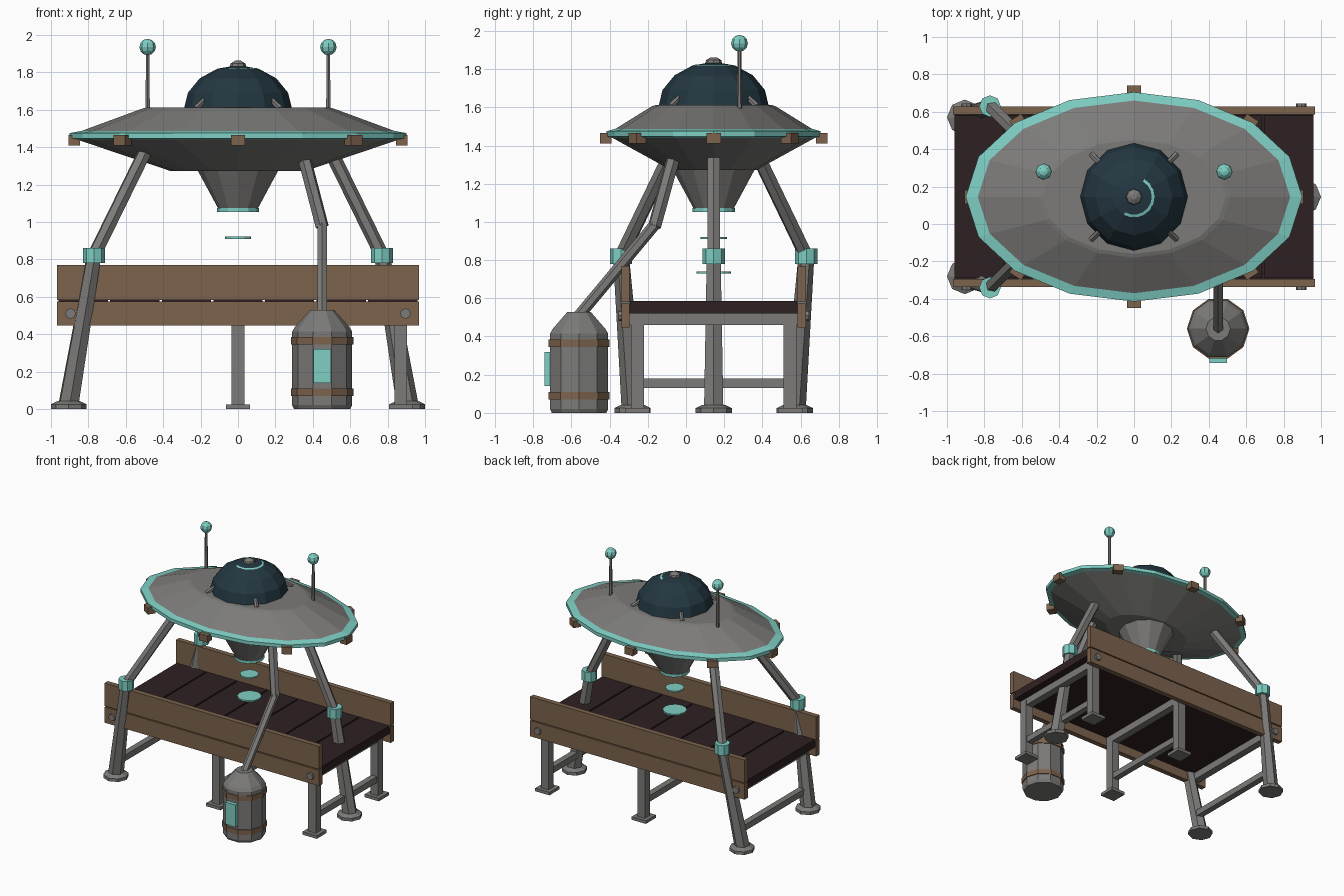
import bpy, bmesh, math
from mathutils import Vector, Matrix

if "Cube" in bpy.data.objects:
    bpy.data.objects.remove(bpy.data.objects["Cube"])

def mat(name, c):
    m = bpy.data.materials.new(name)
    m.diffuse_color = (*c, 1)
    m.use_nodes = True
    m.node_tree.nodes["Principled BSDF"].inputs["Base Color"].default_value = m.diffuse_color
    return m

GREY = mat("metal grey", (0.2, 0.197, 0.19))
TEAL = mat("glow teal", (0.21, 0.62, 0.55))
BROWN = mat("wood brown", (0.205, 0.125, 0.075))
DECK = mat("dark plank", (0.028, 0.015, 0.016))
GLASS = mat("dark glass", (0.017, 0.038, 0.052))
CY = 0.145  # saucer and bed centre line

def finish(name, bm, *mats):
    me = bpy.data.meshes.new(name)
    bm.normal_update()
    bm.to_mesh(me)
    bm.free()
    ob = bpy.data.objects.new(name, me)
    bpy.context.collection.objects.link(ob)
    for m in mats:
        me.materials.append(m)
    return ob

def box(name, x0, x1, y0, y1, z0, z1, m, rot=0):
    bm = bmesh.new()
    bmesh.ops.create_cube(bm, size=1)
    c = Vector(((x0 + x1) / 2, (y0 + y1) / 2, (z0 + z1) / 2))
    bmesh.ops.scale(bm, vec=(x1 - x0, y1 - y0, z1 - z0), verts=bm.verts)
    bmesh.ops.transform(bm, matrix=Matrix.Translation(c) @ Matrix.Rotation(rot, 4, 'Z'), verts=bm.verts)
    return finish(name, bm, m)

def rod(name, a, b, r0, r1, n, m):
    """Tapered bar between two points."""
    a, b = Vector(a), Vector(b)
    d = b - a
    bm = bmesh.new()
    bmesh.ops.create_cone(bm, cap_ends=True, segments=n, radius1=r0, radius2=r1, depth=d.length)
    q = d.to_track_quat('Z', 'Y').to_matrix().to_4x4()
    bmesh.ops.transform(bm, matrix=Matrix.Translation((a + b) / 2) @ q, verts=bm.verts)
    return finish(name, bm, m)

def lathe(name, prof, n, centre, mats, pick=None):
    """Stack of elliptical rings (rx, ry, z), capped at both ends; pick(i) colours band i."""
    bm = bmesh.new()
    rings = [[bm.verts.new((centre[0] + rx * math.cos(2 * math.pi * k / n),
                            centre[1] + ry * math.sin(2 * math.pi * k / n), z))
              for k in range(n)] for rx, ry, z in prof]
    for i in range(len(rings) - 1):
        for k in range(n):
            j = (k + 1) % n
            f = bm.faces.new((rings[i][k], rings[i][j], rings[i + 1][j], rings[i + 1][k]))
            f.material_index = pick(i) if pick else 0
    bm.faces.new(rings[0][::-1])
    bm.faces.new(rings[-1])
    return finish(name, bm, *mats)

# Saucer hull with glowing rim
lathe("saucer_hull", [(0.36, 0.225, 1.272), (0.86, 0.53, 1.44), (0.9, 0.56, 1.447), (0.9, 0.56, 1.475),
                      (0.835, 0.515, 1.487), (0.515, 0.325, 1.605), (0.49, 0.305, 1.612)],
      16, (0, CY), (GREY, TEAL), lambda i: 1 if i in (1, 2, 3) else 0)
lathe("emitter_cone", [(0.105, 0.105, 1.07), (0.218, 0.218, 1.28)], 12, (0, CY), (GREY,))
for nm, r, z0, z1 in (("emitter_ring", 0.112, 1.052, 1.074), ("beam_disc_upper", 0.07, 0.91, 0.921),
                      ("beam_disc_lower", 0.09, 0.73, 0.741)):
    lathe(nm, [(r, r, z0), (r, r, z1)], 12, (0, CY), (TEAL,))
# Studs around the rim
for k in range(8):
    a = k * math.pi / 4
    x, y = 0.875 * math.cos(a), CY + 0.565 * math.sin(a)
    rot = math.atan2(math.sin(a) / 0.565, math.cos(a) / 0.875)
    box("rim_stud", x - 0.03, x + 0.03, y - 0.038, y + 0.038, 1.41, 1.465, BROWN, rot)

# Dome with cap, light arc and clips
lathe("dome", [(0.29 * math.cos(t), 0.29 * math.cos(t), 1.6 + 0.237 * math.sin(t))
               for t in (0, math.pi / 8, math.pi / 4, 3 * math.pi / 8, 1.54)], 12, (0, CY), (GLASS,))
lathe("dome_cap", [(0.045, 0.045, 1.825), (0.04, 0.04, 1.847), (0.015, 0.015, 1.862)], 8, (0, CY), (GREY,))
bm = bmesh.new()
arc = [[bm.verts.new((r * math.cos(t), CY + r * math.sin(t), z)) for r, z in ((0.095, 1.824), (0.11, 1.819))]
       for t in [math.radians(60 - 20 * k) for k in range(10)]]
for p, q in zip(arc, arc[1:]):
    bm.faces.new((p[0], p[1], q[1], q[0])).normal_flip()
finish("dome_light_arc", bm, TEAL)
for k in range(4):
    a = math.pi / 4 + k * math.pi / 2
    u = Vector((math.cos(a), math.sin(a), 0))
    c = Vector((0, CY, 0))
    rod("dome_clip", c + u * 0.32 + Vector((0, 0, 1.605)), c + u * 0.25 + Vector((0, 0, 1.655)), 0.018, 0.015, 6, GREY)

# Antennas
for s in (-1, 1):
    rod("antenna_rod", (s * 0.483, 0.28, 1.56), (s * 0.483, 0.28, 1.92), 0.014, 0.01, 6, GREY)
    bm = bmesh.new()
    bmesh.ops.create_uvsphere(bm, u_segments=8, v_segments=6, radius=0.044)
    bmesh.ops.translate(bm, vec=(s * 0.483, 0.28, 1.935), verts=bm.verts)
    finish("antenna_ball", bm, TEAL)

# Three landing legs: hip, knee and foot points
for hip, knee, foot in (((-0.5, CY - 0.22, 1.37), (-0.77, CY - 0.485, 0.82), (-0.905, CY - 0.425, 0.03)),
                        ((-0.5, CY + 0.22, 1.37), (-0.77, CY + 0.485, 0.82), (-0.905, CY + 0.425, 0.03)),
                        ((0.5, CY, 1.37), (0.77, CY, 0.82), (0.905, CY, 0.03))):
    rod("landing_leg_upper", hip, knee, 0.038, 0.038, 6, GREY)
    rod("landing_leg_lower", knee, foot, 0.042, 0.058, 6, GREY)
    x, y, z = knee
    lathe("landing_leg_collar", [(0.058, 0.058, z - 0.04), (0.058, 0.058, z + 0.04)], 8, (x, y), (TEAL,))
    lathe("landing_foot", [(0.095, 0.095, 0), (0.095, 0.095, 0.025), (0.06, 0.06, 0.042)], 8, foot[:2], (GREY,))

# Bed: side boards with bolts
for s in (-1, 1):
    y0, y1 = sorted((CY + s * 0.44, CY + s * 0.482))
    box("side_board_upper", -0.968, 0.968, y0, y1, 0.582, 0.769, BROWN)
    box("side_board_lower", -0.968, 0.968, y0, y1, 0.446, 0.574, BROWN)
    for x in (-0.895, 0.895):
        rod("side_bolt", (x, CY + s * 0.47, 0.51), (x, CY + s * 0.498, 0.51), 0.028, 0.028, 8, GREY)

# Bed: planks over a base sheet
box("deck_base", -0.96, 0.96, CY - 0.44, CY + 0.44, 0.52, 0.565, DECK)
w = 1.93 / 7
for k in range(7):
    x = -0.965 + k * w
    box("deck_plank", x + 0.006, x + w - 0.006, CY - 0.435, CY + 0.435, 0.56, 0.585, DECK)

# Bed: cross bars, legs and stretchers
for x in (-0.87, 0, 0.87):
    box("bed_cross_bar", x - 0.03, x + 0.03, CY - 0.44, CY + 0.44, 0.46, 0.52, GREY)
    box("bed_stretcher", x - 0.025, x + 0.025, CY - 0.4, CY + 0.4, 0.13, 0.18, GREY)
for x in (0, 0.87):
    for s in (-1, 1):
        y = CY + s * 0.4
        box("bed_leg", x - 0.034, x + 0.034, y - 0.034, y + 0.034, 0.01, 0.5, GREY)
        box("bed_foot", x - 0.064, x + 0.064, y - 0.064, y + 0.064, 0, 0.025, GREY)

# Tank with bands, gauge and hose
TX, TY = 0.45, -0.56
lathe("tank", [(0.15, 0.15, 0), (0.16, 0.16, 0.02), (0.16, 0.16, 0.415), (0.145, 0.145, 0.44), (0.065, 0.065, 0.528)],
      10, (TX, TY), (GREY,))
for z0, z1 in ((0.07, 0.11), (0.345, 0.385)):
    lathe("tank_band", [(0.167, 0.167, z0), (0.167, 0.167, z1)], 10, (TX, TY), (BROWN,))
box("tank_gauge", 0.405, 0.498, -0.742, -0.7, 0.14, 0.32, TEAL)
rod("hose_lower", (TX, TY, 0.51), (TX, -0.16, 0.99), 0.03, 0.03, 6, GREY)
rod("hose_upper", (TX, -0.165, 0.975), (0.355, -0.065, 1.34), 0.036, 0.036, 6, GREY)
